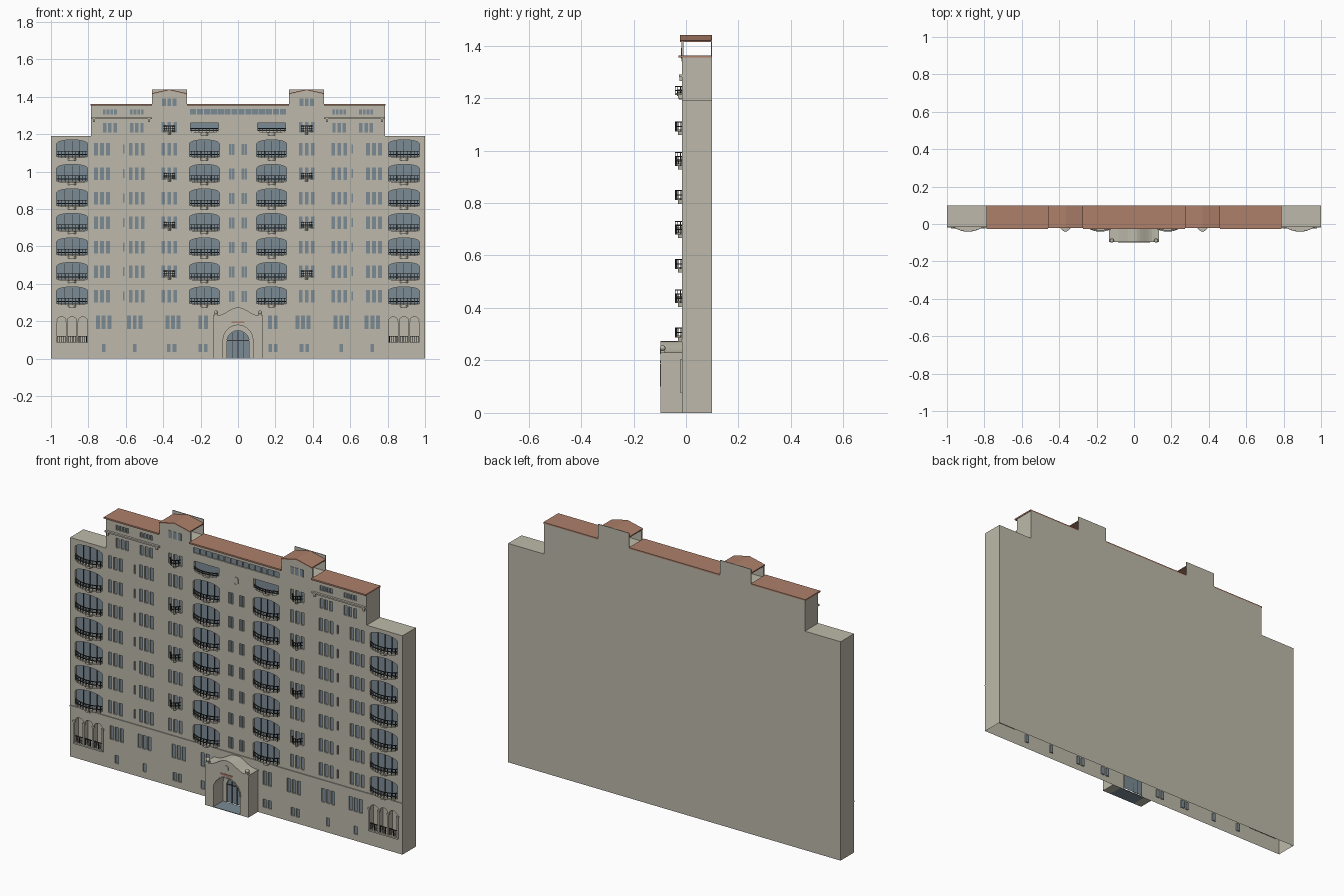
import bpy, bmesh, math
from mathutils import Matrix

cube = bpy.data.objects.get("Cube")
if cube:
    bpy.data.objects.remove(cube, do_unlink=True)


def material(name, rgb):
    m = bpy.data.materials.new(name)
    m.use_nodes = True
    m.diffuse_color = (*rgb, 1)
    m.node_tree.nodes["Principled BSDF"].inputs["Base Color"].default_value = (*rgb, 1)
    return m


STONE = material("warm stone", (0.51, 0.485, 0.405))
TILE = material("terracotta", (0.42, 0.215, 0.145))
GLASS = material("blue grey glass", (0.2, 0.26, 0.3))
IRON = material("dark iron", (0.04, 0.04, 0.04))

FRONT, BACK = -0.015, 0.1
SIDES = (-1, 1)
FLOORS = [0.337 + 0.131 * k for k in range(7)]
BAYS = [(s * x, w) for s in SIDES for x, w in ((0.887, 0.083), (0.18, 0.08))]
TOWER, TOWER_HALF = 0.367, 0.093
ARCADES = [s * (0.887 + d) for s in SIDES for d in (-0.057, 0, 0.057)]


def prism(bm, pts, a, b, axis="y"):
    """Extrude a flat outline from a to b along y or z."""
    place = (lambda p, t: (p[0], t, p[1])) if axis == "y" else (lambda p, t: (p[0], p[1], t))
    lo = [bm.verts.new(place(p, a)) for p in pts]
    hi = [bm.verts.new(place(p, b)) for p in pts]
    bm.faces.new(lo)
    bm.faces.new(hi[::-1])
    for i in range(len(pts)):
        j = (i + 1) % len(pts)
        bm.faces.new((lo[j], lo[i], hi[i], hi[j]))


def box(bm, x0, x1, y0, y1, z0, z1):
    prism(bm, [(x0, z0), (x1, z0), (x1, z1), (x0, z1)], y0, y1)


def arch(x, half, z0, spring, rise, n=10):
    """Outline of an opening with a curved head."""
    head = [(x + half * math.cos(math.pi * i / n), spring + rise * math.sin(math.pi * i / n))
            for i in range(n + 1)]
    return [(x - half, z0), (x + half, z0)] + head


def bow(x, half, depth, n=8):
    """Curved balcony edge in plan."""
    return [(x + half * t, FRONT - depth * (1 - t * t))
            for t in (2 * i / n - 1 for i in range(n + 1))]


def finish(name, bm, mat):
    bmesh.ops.recalc_face_normals(bm, faces=bm.faces)
    me = bpy.data.meshes.new(name)
    bm.to_mesh(me)
    bm.free()
    me.materials.append(mat)
    ob = bpy.data.objects.new(name, me)
    bpy.context.collection.objects.link(ob)
    return ob


# Stepped building block
bm = bmesh.new()
prism(bm, [(-1, 0), (1, 0), (1, 1.19), (0.785, 1.19), (0.785, 1.355),
           (-0.785, 1.355), (-0.785, 1.19), (-1, 1.19)], FRONT, BACK)
block = finish("building_block", bm, STONE)

# Window and door recesses
bm = bmesh.new()


def panes(x, count, pitch, width, z, half, depth=0.006):
    for i in range(count):
        c = x + (i - (count - 1) / 2) * pitch
        box(bm, c - width / 2, c + width / 2, FRONT - 0.02, FRONT + depth, z - half, z + half)


for z in FLOORS:
    for x, w in BAYS:
        prism(bm, arch(x, w, z - 0.047, z + 0.025, 0.022), FRONT - 0.02, FRONT + 0.014)
    for s in SIDES:
        for x in (0.727, 0.541, TOWER):
            panes(s * x, 3, 0.032, 0.02, z - 0.003, 0.034)
        panes(s * 0.611, 1, 0, 0.008, z - 0.003, 0.024)
        panes(s * 0.033, 2, 0.016, 0.012, z - 0.005, 0.03)
for s in SIDES:
    for x in (0.685, 0.541):
        panes(s * x, 3, 0.028, 0.018, 1.235, 0.026)
        panes(s * x, 4, 0.02, 0.014, 1.318, 0.013)
    panes(s * TOWER, 3, 0.032, 0.02, 1.237, 0.028)
    panes(s * 0.18, 1, 0, 0.15, 1.235, 0.026, 0.014)
    for x, n in ((0.718, 3), (0.552, 3), (0.347, 3), (0.187, 2)):
        panes(s * x, n, 0.03, 0.021, 0.195, 0.037)
    for x, n in ((0.718, 1), (0.552, 1), (0.355, 2), (0.187, 2)):
        panes(s * x, n, 0.03, 0.02, 0.057, 0.022)
panes(0, 14, 0.037, 0.033, 1.32, 0.015)
prism(bm, arch(0, 0.06, -0.02, 0.09, 0.06), FRONT - 0.02, FRONT + 0.01)
for x in ARCADES:
    prism(bm, arch(x, 0.026, 0.085, 0.198, 0.026), FRONT - 0.02, FRONT + 0.03)
cutter = finish("recess_cutter", bm, STONE)
cutter.hide_render = True
mod = block.modifiers.new("recesses", "BOOLEAN")
mod.object, mod.operation, mod.solver = cutter, "DIFFERENCE", "EXACT"
bpy.context.view_layer.update()
graph = bpy.context.evaluated_depsgraph_get()
cut = bpy.data.meshes.new_from_object(block.evaluated_get(graph))
block.modifiers.clear()
block.data = cut
bpy.data.objects.remove(cutter, do_unlink=True)
cut.materials.clear()
cut.materials.append(STONE)
cut.materials.append(GLASS)
bm = bmesh.new()
bm.from_mesh(cut)
for f in bm.faces:
    c = f.calc_center_median()
    arcade = abs(c.x) > 0.79 and c.z < 0.26
    f.material_index = int(f.normal.y < -0.9 and c.y > FRONT + 0.003 and not arcade)
# The shell is open underneath
bmesh.ops.delete(bm, geom=[f for f in bm.faces if f.normal.z < -0.9
                           and f.calc_center_median().z < 0.001], context="FACES")
bm.to_mesh(cut)
bm.free()

# Balconies: slabs with corbels, curved rails and balusters
slab, rail = bmesh.new(), bmesh.new()


def balcony(x, half, depth, z, height, posts):
    edge = bow(x, half, depth)
    prism(slab, edge, z, z + 0.008, "z")
    prism(slab, bow(x, half * 0.25, depth * 0.6), z - 0.014, z, "z")
    inner = [(px, py + 0.003) for px, py in edge[::-1]]
    for t in (0.55, 1):
        prism(rail, edge + inner, z + height * t - 0.004, z + height * t, "z")
    for i in range(posts):
        t = 2 * (i + 0.5) / posts - 1
        px, py = x + half * t, FRONT - depth * (1 - t * t)
        box(rail, px - 0.0015, px + 0.0015, py, py + 0.003, z, z + height)


for z in FLOORS:
    for x, w in BAYS:
        balcony(x, w, 0.026, z - 0.05, 0.038, 9)
        for t in (-0.5, 0, 0.5):
            box(rail, x + w * t - 0.0015, x + w * t + 0.0015,
                FRONT + 0.01, FRONT + 0.014, z - 0.045, z + 0.042)
for s in SIDES:
    for z in (0.437, 0.698, 0.96, 1.212):
        balcony(s * TOWER, 0.03, 0.026, z, 0.034, 6)
    balcony(s * 0.18, 0.076, 0.02, 1.208, 0.025, 8)

# Arcade columns and balustrades
for s in SIDES:
    for i in range(4):
        x = s * (0.8015 + 0.057 * i)
        box(slab, x - 0.004, x + 0.004, FRONT - 0.006, FRONT + 0.004, 0.085, 0.2)
        box(slab, x - 0.007, x + 0.007, FRONT - 0.008, FRONT + 0.004, 0.195, 0.204)
    box(slab, s * 0.887 - 0.088, s * 0.887 + 0.088, FRONT - 0.008, FRONT, 0.078, 0.086)
for x in ARCADES:
    box(rail, x - 0.026, x + 0.026, FRONT, FRONT + 0.003, 0.118, 0.122)
    for i in range(5):
        c = x + (i - 2) * 0.01
        box(rail, c - 0.0015, c + 0.0015, FRONT, FRONT + 0.003, 0.085, 0.12)

# Door bars
for x in (-0.03, 0, 0.03):
    box(rail, x - 0.0015, x + 0.0015, FRONT + 0.006, FRONT + 0.01, 0, 0.145 - abs(x) * 0.3)
box(rail, -0.06, 0.06, FRONT + 0.006, FRONT + 0.01, 0.095, 0.099)
finish("balcony_slabs_and_columns", slab, STONE)
finish("railings_and_bars", rail, IRON)

# Cornices and the wall medallion
bm = bmesh.new()
box(bm, -1, 1, FRONT - 0.005, FRONT, 0.273, 0.28)
for s in SIDES:
    x0, x1 = sorted((s * 0.46, s * 0.785))
    box(bm, x0, x1, FRONT - 0.012, FRONT, 1.281, 1.289)
    for x in (0.475, 0.77):
        box(bm, s * x - 0.005, s * x + 0.005, FRONT - 0.01, FRONT, 1.266, 1.281)
prism(bm, arch(0, 0.015, 1.21, 1.222, 0.02)
      + [(-0.012, 1.205), (0, 1.2)], FRONT - 0.005, FRONT)
finish("cornices", bm, STONE)

# Flat tiled roofs between the towers
bm = bmesh.new()
lo, hi = TOWER - TOWER_HALF, TOWER + TOWER_HALF
for x0, x1 in ((-0.788, -hi), (-lo, lo), (hi, 0.788)):
    box(bm, x0, x1, FRONT - 0.013, BACK, 1.354, 1.362)
# Gabled tower roofs, open at the sides
for s in SIDES:
    x = s * TOWER
    w = TOWER_HALF
    prism(bm, [(x - w, 1.413), (x, 1.434), (x + w, 1.413), (x + w, 1.419),
               (x, 1.44), (x - w, 1.419)], FRONT - 0.007, BACK - 0.004)
finish("tiled_roofs", bm, TILE)

# Tower front gables and square back parapets
bm, panel_glass = bmesh.new(), bmesh.new()
for s in SIDES:
    x, w = s * TOWER, TOWER_HALF
    prism(bm, [(x - w, 1.34), (x + w, 1.34), (x + w, 1.413), (x, 1.434), (x - w, 1.413)],
          FRONT - 0.002, FRONT + 0.006)
    box(bm, x - w, x + w, BACK - 0.004, BACK, 1.354, 1.44)
    for d in (-0.028, 0, 0.028):
        box(panel_glass, x + d - 0.01, x + d + 0.01, FRONT - 0.004, FRONT - 0.002, 1.35, 1.39)
finish("tower_walls", bm, STONE)
finish("tower_windows", panel_glass, GLASS)

# Entrance porch with a curved gable and arched opening
bm = bmesh.new()
crest = [(0.13 * i / 8, 0.23 + 0.022 * (1 + math.cos(math.pi * min(1, abs(i) / 7))))
         for i in range(-8, 9)]
opening = arch(0, 0.08, 0, 0.1, 0.08)
prism(bm, [(-0.13, 0)] + crest + [(0.13, 0)] + opening[1:] + opening[:1], -0.097, FRONT)
# Arch moulding, side strings and medallion
outer, inner = arch(0, 0.086, 0, 0.1, 0.086)[2:], arch(0, 0.08, 0, 0.1, 0.08)[2:]
prism(bm, outer + inner[::-1], -0.1, -0.097)
for s in SIDES:
    box(bm, s * 0.13 - 0.003, s * 0.13 + 0.003, -0.097, FRONT, 0.222, 0.23)
    box(bm, s * 0.118 - 0.008, s * 0.118 + 0.008, -0.097, -0.081, 0.225, 0.238)
    bmesh.ops.create_uvsphere(bm, u_segments=12, v_segments=8, radius=0.011,
                              matrix=Matrix.Translation((s * 0.118, -0.089, 0.247)))
prism(bm, arch(0, 0.01, 0.224, 0.238, 0.01), -0.1, -0.097)
finish("entrance_porch", bm, STONE)

bm = bmesh.new()
box(bm, -0.08, 0.08, -0.097, FRONT, 0, 0.003)
finish("porch_floor", bm, GLASS)
bm = bmesh.new()
box(bm, -0.036, 0.036, -0.1, -0.097, 0.19, 0.2)
finish("porch_plaque", bm, TILE)
